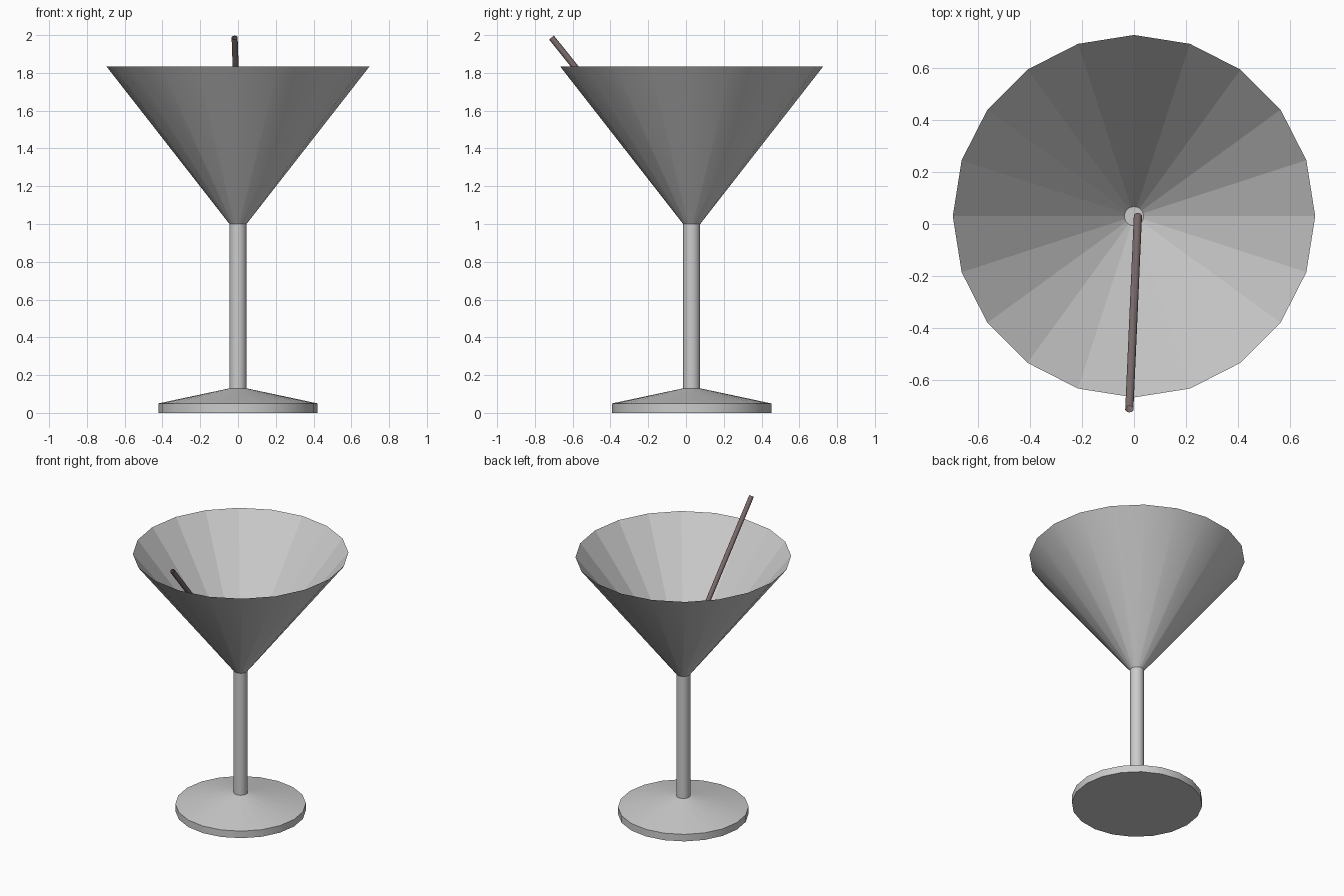
import bpy, bmesh, math
from mathutils import Vector

if "Cube" in bpy.data.objects:
    bpy.data.objects.remove(bpy.data.objects["Cube"])

CY = 0.03      # glass axis sits slightly behind the origin
SIDES = 20


def finish(name, bm, smooth_angle=None):
    me = bpy.data.meshes.new(name)
    bm.to_mesh(me)
    bm.free()
    ob = bpy.data.objects.new(name, me)
    bpy.context.collection.objects.link(ob)
    if smooth_angle is not None:
        bpy.ops.object.select_all(action='DESELECT')
        ob.select_set(True)
        bpy.context.view_layer.objects.active = ob
        bpy.ops.object.shade_smooth_by_angle(angle=math.radians(smooth_angle))
    return ob


def lathe(name, profile, cap_start=False, cap_end=False, sides=SIDES, smooth=None, flip=False):
    """Revolve (radius, z) points, listed bottom to top, about the glass axis."""
    bm = bmesh.new()
    rings = []
    for r, z in profile:
        rings.append([bm.verts.new((r * math.cos(2 * math.pi * i / sides),
                                    CY + r * math.sin(2 * math.pi * i / sides), z))
                      for i in range(sides)])
    for a, b in zip(rings, rings[1:]):
        for i in range(sides):
            j = (i + 1) % sides
            bm.faces.new((a[i], a[j], b[j], b[i]))
    if cap_start:
        bm.faces.new(rings[0][::-1])
    if cap_end:
        bm.faces.new(rings[-1])
    if flip:
        bmesh.ops.reverse_faces(bm, faces=bm.faces[:])
    return finish(name, bm, smooth)


# foot: flat disc with a shallow conical top
lathe("foot", [(0.422, 0), (0.422, 0.05), (0.045, 0.13)], cap_start=True, smooth=30)

# stem
lathe("stem", [(0.045, 0.13), (0.045, 1.0)], smooth=30)

# bowl: smooth outside, faceted lining with a small flat bottom
lathe("bowl_outside", [(0.045, 1.0), (0.697, 1.835)], smooth=30)
lathe("bowl_lining", [(0.037, 1.003), (0.695, 1.835)], cap_start=True, flip=True)

# straw: open tube leaning on the rim
bottom, top = Vector((0.015, 0.03, 1.06)), Vector((-0.018, -0.712, 1.987))
bm = bmesh.new()
bmesh.ops.create_cone(bm, segments=10, radius1=0.0165, radius2=0.0165,
                      depth=(top - bottom).length, cap_ends=False)
straw = finish("straw", bm, 40)
straw.location = (top + bottom) / 2
straw.rotation_mode = 'QUATERNION'
straw.rotation_quaternion = (top - bottom).to_track_quat('Z', 'Y')
mat = bpy.data.materials.new("straw_brown")
mat.diffuse_color = (0.20, 0.15, 0.15, 1)
mat.use_nodes = True
mat.node_tree.nodes["Principled BSDF"].inputs["Base Color"].default_value = mat.diffuse_color
straw.data.materials.append(mat)
